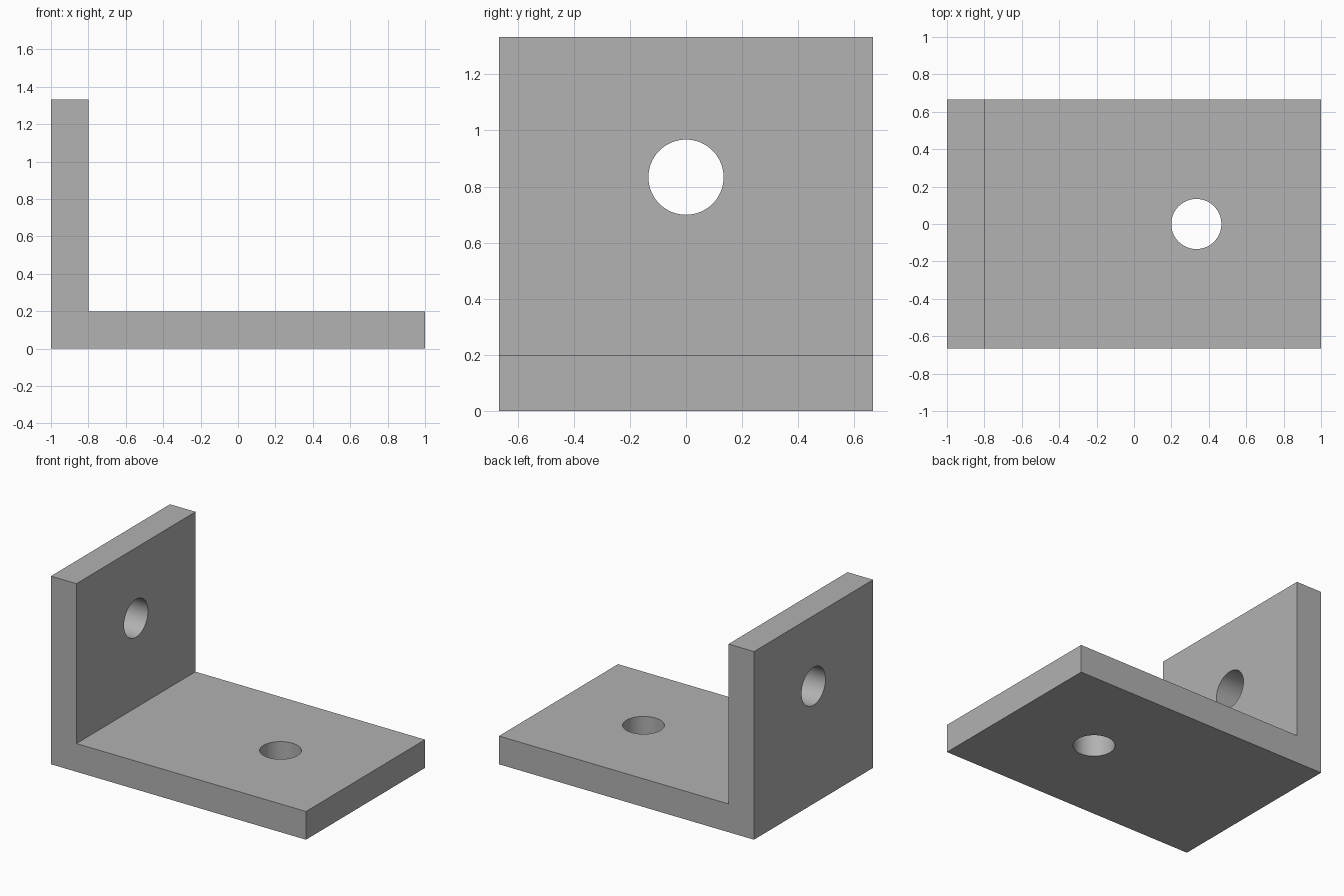
import bpy
import bmesh
from math import pi, radians
from mathutils import Matrix, Vector

default = bpy.data.objects.get("Cube")
if default:
    bpy.data.objects.remove(default, do_unlink=True)

HALF_DEPTH = 2 / 3
HEIGHT = 4 / 3
THICK = 0.2
HOLE_RADIUS = 0.134

# Grey metal
grey = bpy.data.materials.new("plain grey")
grey.use_nodes = True
colour = (0.445, 0.445, 0.445, 1)
grey.diffuse_color = colour
grey.node_tree.nodes["Principled BSDF"].inputs["Base Color"].default_value = colour


def add_object(name, bm):
    mesh = bpy.data.meshes.new(name)
    bmesh.ops.recalc_face_normals(bm, faces=bm.faces)
    bm.to_mesh(mesh)
    bm.free()
    mesh.materials.append(grey)
    obj = bpy.data.objects.new(name, mesh)
    bpy.context.collection.objects.link(obj)
    return obj


def drill(target, name, centre, rotation):
    """Cut a round through hole, then discard the cutter."""
    bm = bmesh.new()
    bmesh.ops.create_cone(bm, cap_ends=True, segments=64, radius1=HOLE_RADIUS,
                          radius2=HOLE_RADIUS, depth=THICK * 2,
                          matrix=Matrix.Translation(centre) @ rotation)
    cutter = add_object(name, bm)
    cutter.hide_render = True
    mod = target.modifiers.new(name, 'BOOLEAN')
    mod.operation = 'DIFFERENCE'
    mod.solver = 'EXACT'
    mod.object = cutter
    bpy.ops.object.modifier_apply(modifier=mod.name)
    bpy.data.objects.remove(cutter, do_unlink=True)


# L-shaped profile, extruded along the depth
profile = [(-1, 0), (1, 0), (1, THICK), (THICK - 1, THICK),
           (THICK - 1, HEIGHT), (-1, HEIGHT)]
bm = bmesh.new()
face = bm.faces.new([bm.verts.new((x, -HALF_DEPTH, z)) for x, z in profile])
extruded = bmesh.ops.extrude_face_region(bm, geom=[face], use_keep_orig=True)
moved = [v for v in extruded["geom"] if isinstance(v, bmesh.types.BMVert)]
bmesh.ops.translate(bm, verts=moved, vec=(0, 2 * HALF_DEPTH, 0))
bracket = add_object("angle_bracket", bm)

bpy.ops.object.select_all(action='DESELECT')
bracket.select_set(True)
bpy.context.view_layer.objects.active = bracket

# One bolt hole in the base, one in the upright
drill(bracket, "base_hole", Vector((1 / 3, 0, THICK / 2)), Matrix.Identity(4))
drill(bracket, "upright_hole", Vector((THICK / 2 - 1, 0, 5 / 6)),
      Matrix.Rotation(pi / 2, 4, 'Y'))

# Smooth hole walls with crisp plate edges
bpy.ops.object.shade_smooth_by_angle(angle=radians(30))
